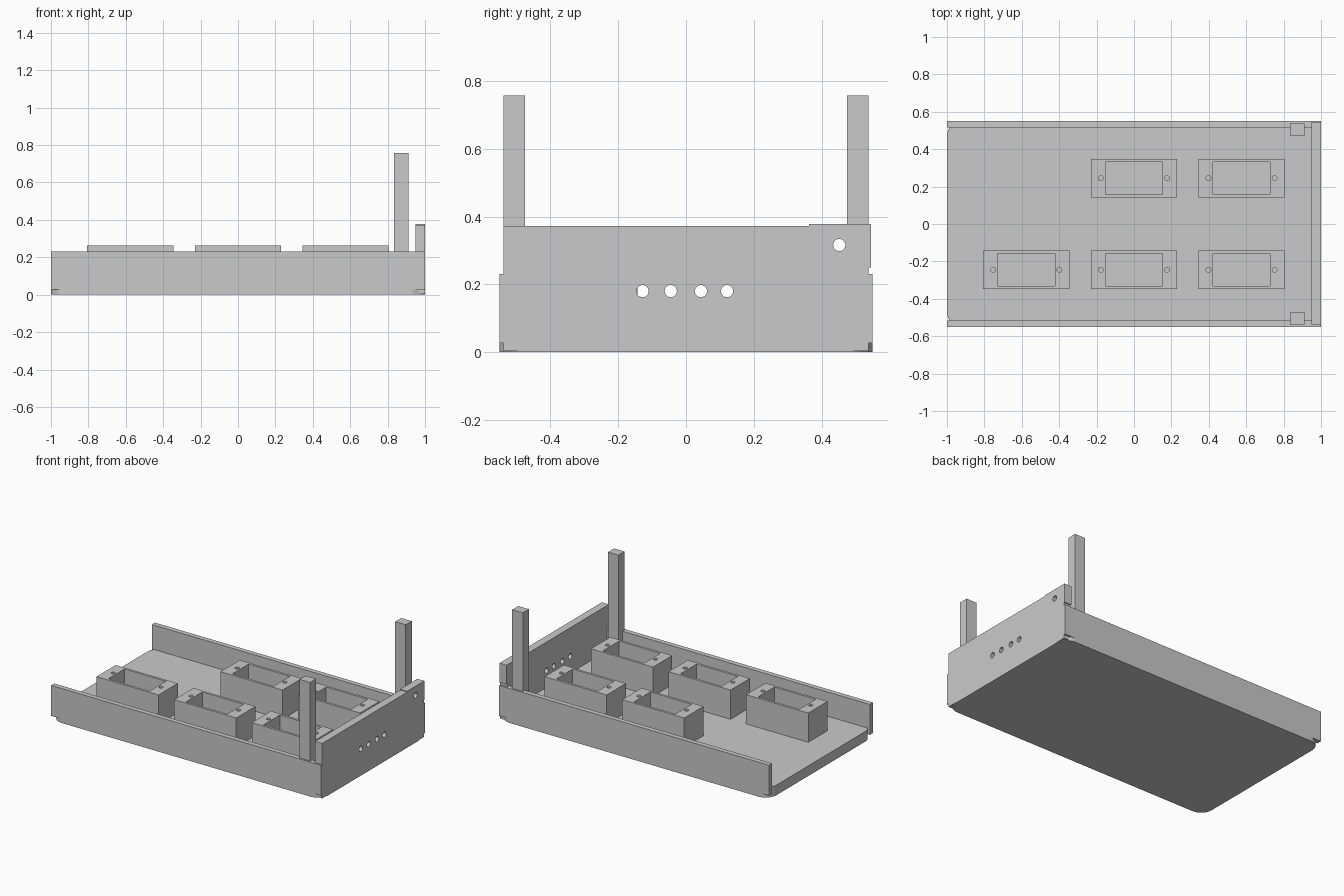
import bpy
import bmesh
import math
from mathutils import Matrix, Vector

old = bpy.data.objects.get("Cube")
if old:
    bpy.data.objects.remove(old, do_unlink=True)

grey = bpy.data.materials.new("plain grey")
grey.use_nodes = True
tone = (0.59, 0.59, 0.59, 1)
grey.diffuse_color = tone
grey.node_tree.nodes["Principled BSDF"].inputs["Base Color"].default_value = tone


def finish(name, bm):
    bmesh.ops.recalc_face_normals(bm, faces=bm.faces)
    mesh = bpy.data.meshes.new(name)
    bm.to_mesh(mesh)
    bm.free()
    mesh.materials.append(grey)
    obj = bpy.data.objects.new(name, mesh)
    bpy.context.collection.objects.link(obj)
    return obj


def add_box(bm, lo, hi):
    lo, hi = Vector(lo), Vector(hi)
    matrix = Matrix.Translation((lo + hi) / 2) @ Matrix.Diagonal((*(hi - lo), 1))
    bmesh.ops.create_cube(bm, size=1, matrix=matrix)


def add_rod(bm, centre, radius, depth, turn=Matrix()):
    bmesh.ops.create_cone(bm, cap_ends=True, segments=24, radius1=radius, radius2=radius,
                          depth=depth, matrix=Matrix.Translation(centre) @ turn)


def box(name, lo, hi):
    bm = bmesh.new()
    add_box(bm, lo, hi)
    return finish(name, bm)


def cut(obj, bm):
    """Subtract the cutter mesh and remove the cutter."""
    cutter = finish("cutter", bm)
    cutter.hide_render = True
    mod = obj.modifiers.new("cut", "BOOLEAN")
    mod.operation = "DIFFERENCE"
    mod.solver = "EXACT"
    mod.object = cutter
    bpy.context.view_layer.objects.active = obj
    bpy.ops.object.modifier_apply(modifier=mod.name)
    bpy.data.objects.remove(cutter, do_unlink=True)


FLOOR = 0.068   # top of the floor
SKIRT = 0.027   # lower edge of the long walls

# Floor with rounded vertical corners
bm = bmesh.new()
add_box(bm, (-1, -0.55, 0), (1, 0.55, FLOOR))
corners = [e for e in bm.edges
           if abs(e.verts[0].co.z - e.verts[1].co.z) > FLOOR / 2]
bmesh.ops.bevel(bm, geom=corners, offset=0.08, segments=10, profile=0.5, affect="EDGES")
finish("floor", bm)

# Long side walls and the two upright posts
for side, label in ((-1, "front"), (1, "back")):
    y0, y1 = sorted((side * 0.55, side * 0.517))
    box(label + "_wall", (-1, y0, SKIRT), (1, y1, 0.231))
    y0, y1 = sorted((side * 0.538, side * 0.474))
    box(label + "_post", (0.833, y0, FLOOR), (0.911, y1, 0.757))

# End panel with a raised tab at the back
outline = [(-0.538, 0.004), (0.538, 0.004), (0.538, 0.25), (0.545, 0.25),
           (0.545, 0.378), (0.362, 0.378), (0.362, 0.372), (-0.538, 0.372)]
bm = bmesh.new()
face = bm.faces.new([bm.verts.new((0.948, y, z)) for y, z in outline])
extruded = bmesh.ops.extrude_face_region(bm, geom=[face])["geom"]
bmesh.ops.translate(bm, vec=(0.052, 0, 0),
                    verts=[v for v in extruded if isinstance(v, bmesh.types.BMVert)])
panel = finish("end_panel", bm)

# Cable holes through the end panel
bm = bmesh.new()
sideways = Matrix.Rotation(math.pi / 2, 4, "Y")
for y, z in ((-0.128, 0.18), (-0.045, 0.18), (0.044, 0.18), (0.121, 0.18), (0.452, 0.316)):
    add_rod(bm, (0.975, y, z), 0.018, 0.2, sideways)
cut(panel, bm)

# Open mounting boxes with two screw holes each
TOP = 0.264
for i, (x, y) in enumerate(((-0.576, -0.245), (0, -0.245), (0.575, -0.245),
                            (0, 0.245), (0.575, 0.245))):
    holder = box("mounting_box_%d" % (i + 1),
                 (x - 0.23, y - 0.102, FLOOR), (x + 0.23, y + 0.102, TOP))
    bm = bmesh.new()
    add_box(bm, (x - 0.153, y - 0.086, 0), (x + 0.153, y + 0.086, 0.4))
    for s in (-1, 1):
        add_rod(bm, (x + s * 0.177, y, TOP), 0.013, 0.3)
    cut(holder, bm)
